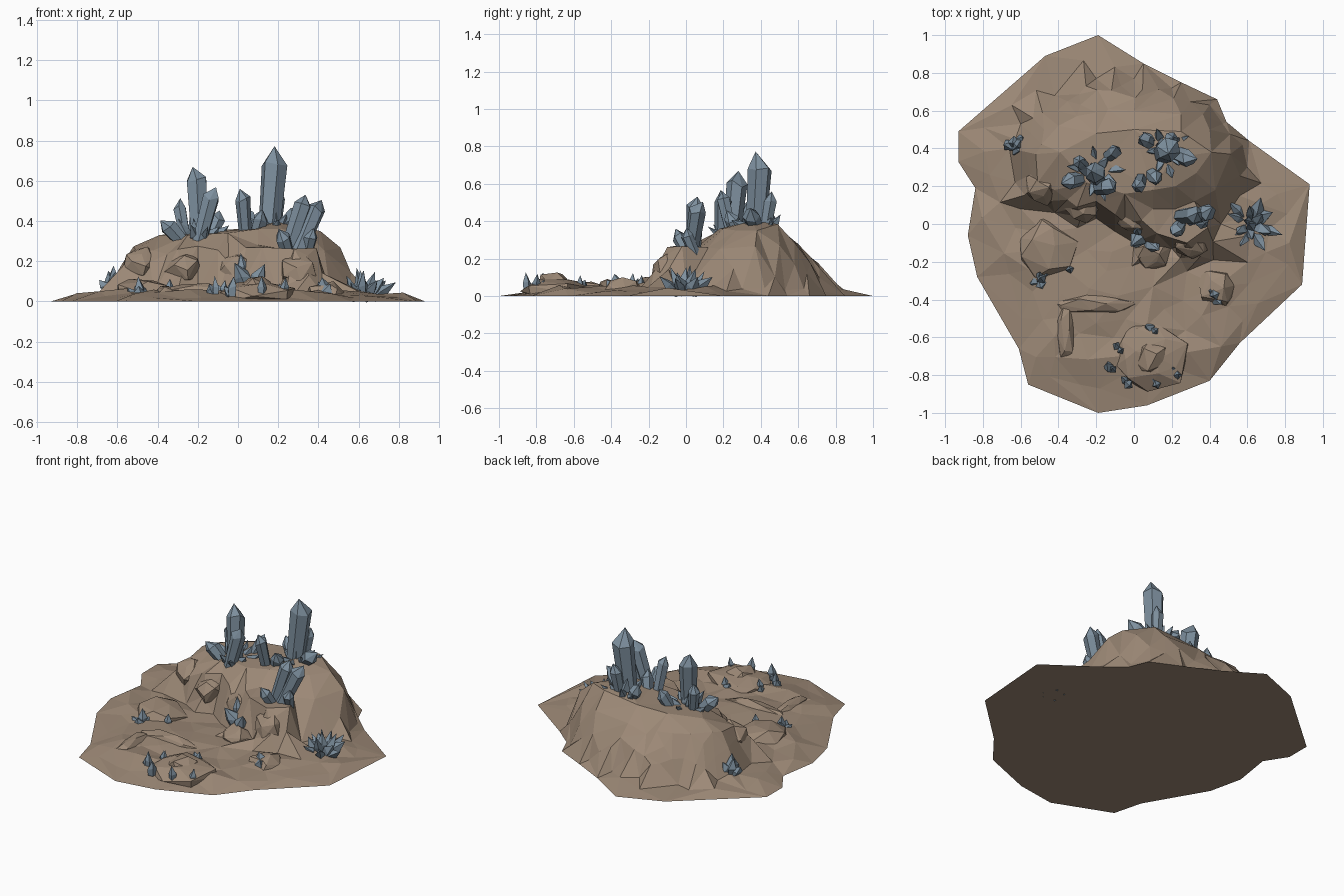
import bpy, bmesh, random, math
from mathutils import Vector
from mathutils.geometry import delaunay_2d_cdt

if "Cube" in bpy.data.objects:
    bpy.data.objects.remove(bpy.data.objects["Cube"])

random.seed(7)
R = random.uniform


def material(name, rgb):
    m = bpy.data.materials.new(name)
    m.diffuse_color = (*rgb, 1)
    m.use_nodes = True
    m.node_tree.nodes["Principled BSDF"].inputs["Base Color"].default_value = m.diffuse_color
    return m


ROCK = material("brown rock", (0.335, 0.25, 0.183))
CRYSTAL = material("blue grey crystal", (0.205, 0.275, 0.34))


def finish(bm, name, mat):
    bmesh.ops.recalc_face_normals(bm, faces=bm.faces)
    me = bpy.data.meshes.new(name)
    bm.to_mesh(me)
    bm.free()
    me.materials.append(mat)
    ob = bpy.data.objects.new(name, me)
    bpy.context.collection.objects.link(ob)


# contours of the ground and mound, seen from above
outline = [(-.19, 1), (.05, .85), (.25, .75), (.44, .66), (.49, .54), (.61, .44), (.93, .21), (.89, -.32),
           (.56, -.63), (.4, -.83), (.07, -.96), (-.19, -1), (-.56, -.85), (-.61, -.66), (-.83, -.28),
           (-.88, -.06), (-.84, .19), (-.93, .33), (-.93, .49), (-.47, .89)]
foot = [(-.66, .4), (-.63, .22), (-.6, .08), (-.42, .06), (-.3, -.02), (-.2, .03), (-.1, -.04), (0, -.1),
        (.12, -.17), (.2, -.13), (.28, -.25), (.42, -.19), (.46, 0), (.56, .15), (.6, .3), (.575, .42),
        (.47, .53), (.4, .63), (.2, .72), (0, .77), (-.2, .77), (-.42, .68), (-.6, .53)]
shoulder = [(-.52, .37), (-.51, .22), (-.42, .18), (-.3, .09), (-.2, .12), (-.1, .05), (.04, .02), (.12, -.05),
            (.28, -.1), (.39, -.02), (.43, .18), (.51, .37), (.4, .5), (.25, .58), (0, .6), (-.2, .59), (-.4, .52)]
plateau = [(-.39, .38, .33), (-.25, .22, .33), (-.05, .16, .34), (.1, .18, .36), (.22, .2, .36), (.33, .27, .35),
           (.41, .38, .35), (.25, .49, .385), (0, .5, .36), (-.2, .48, .35), (.2, .35, .4), (-.15, .33, .345),
           (.22, .08, .26), (.32, .12, .26), (.1, .08, .28)]


def inside(p, poly):
    hit = False
    for (x1, y1), (x2, y2) in zip(poly, poly[1:] + poly[:1]):
        if (y1 > p[1]) != (y2 > p[1]) and p[0] < (x2 - x1) * (p[1] - y1) / (y2 - y1) + x1:
            hit = not hit
    return hit


def gap(p, poly):
    """distance from a point to a closed outline"""
    best = 9
    for a, b in zip(poly, poly[1:] + poly[:1]):
        a, b, q = Vector(a), Vector(b), Vector(p)
        t = max(0, min(1, (q - a).dot(b - a) / (b - a).length_squared))
        best = min(best, (a + (b - a) * t - q).length)
    return best


# terrain: contour points plus scattered points, triangulated
pts = [(*p, 0) for p in outline]
pts += [(*p, R(.035, .06) - (.02 if p[1] > .5 else 0)) for p in foot]
pts += [(*p, R(.25, .28) + (.015 if p[1] > .3 else 0)) for p in shoulder]
pts += plateau
for i in range(1400):
    p = (R(-.9, .9), R(-.95, .95))
    if not inside(p, outline):
        continue
    edge, on_mound = gap(p, outline), inside(p, foot)
    if min((Vector(p) - Vector(q[:2])).length for q in pts) < (.055 if on_mound else .1):
        continue
    if not on_mound:
        if edge > .06:
            pts.append((*p, min(.045, .012 + edge * .16) + R(-.014, .02)))
    elif not inside(p, shoulder):
        f, s = gap(p, foot), gap(p, shoulder)
        pts.append((*p, .06 + .21 * (f / (f + s)) ** .75 + R(-.035, .03)))
n = len(outline)
co, _, tris, orig, _, _ = delaunay_2d_cdt([Vector(p[:2]) for p in pts],
                                          [(i, (i + 1) % n) for i in range(n)], [], 1, 1e-5)
bm = bmesh.new()
vs = [bm.verts.new((c.x, c.y, pts[o[0]][2] if o else 0)) for c, o in zip(co, orig)]
for t in tris:
    bm.faces.new([vs[i] for i in t])
where = {o[0]: v for o, v in zip(orig, vs) if o}
bm.faces.new([where[i] for i in range(n)])   # flat underside
finish(bm, "rocky_ground", ROCK)


# angular boulders half sunk in the ground: hulls of scattered points
def boulder(name, x, y, rx, ry, h, z=.03, count=16):
    bm = bmesh.new()
    for i in range(count):
        u, a = 1 - 1.5 * (i + .5) / count, i * 2.4 + R(-.4, .4)
        s, k = math.sqrt(1 - u * u), R(.85, 1.1)
        bm.verts.new((x + math.cos(a) * s * rx * k, y + math.sin(a) * s * ry * k,
                      max(.01, z + u * (h - z) * k)))
    res = bmesh.ops.convex_hull(bm, input=bm.verts)
    bmesh.ops.delete(bm, geom=list({g for g in res["geom_interior"] + res["geom_unused"]
                                    if isinstance(g, bmesh.types.BMVert)}), context='VERTS')
    finish(bm, name, ROCK)


boulder("front_boulder", .09, -.7, .21, .2, .11, .03, 22)
boulder("front_boulder_cap", .09, -.7, .1, .1, .135, .05, 12)
boulder("left_boulder", -.46, -.13, .17, .17, .12)
boulder("right_boulder", .44, -.34, .11, .11, .1)
boulder("front_ridge", -.22, -.42, .24, .06, .095)
boulder("front_low_ridge", -.36, -.56, .06, .16, .08)
boulder("small_mound", .1, -.15, .12, .09, .12)
# broad crags breaking up the cliff
for i, (x, y, r, z) in enumerate([(-.48, .2, .1, .16), (-.27, .12, .11, .14), (.0, .04, .1, .14),
                                  (.3, -.08, .11, .13)]):
    boulder(f"cliff_crag_{i}", x, y, r, r, z + .11, z, 18)


# crystals: tapered shafts with off-centre points
def crystal(bm, base, tip, r, sides=6, foot_scale=.8, shaft=None):
    base, tip = Vector(base), Vector(tip)
    d = tip - base
    q = d.to_track_quat('Z', 'Y')
    L, a0, step = d.length, R(0, 1), 2 * math.pi / sides
    rings = []
    for t, k in ((0, foot_scale), (shaft or max(.6, 1 - 1.3 * r / L), 1)):
        rings.append([bm.verts.new(base + q @ Vector((math.cos(a0 + i * step) * r * k,
                                                      math.sin(a0 + i * step) * r * k,
                                                      L * t + (R(-.3, .3) * r if t else 0))))
                      for i in range(sides)])
    top = bm.verts.new(tip + q @ Vector((R(-.4, .4) * r, R(-.4, .4) * r, 0)))
    lo, hi = rings
    bm.faces.new(lo[::-1])
    for i in range(sides):
        j = (i + 1) % sides
        bm.faces.new((lo[i], lo[j], hi[j], hi[i]))
        bm.faces.new((hi[i], hi[j], top))


def crystals(name, specs, *shape):
    bm = bmesh.new()
    for s in specs:
        crystal(bm, s[:3], s[3:6], s[6], *shape)
    finish(bm, name, CRYSTAL)


crystals("large_crystals_right", [
    (.15, .37, .3, .19, .4, .77, .066), (.04, .25, .3, .02, .19, .56, .038), (.18, .42, .33, .2, .46, .56, .038),
    (.2, .38, .35, .33, .33, .47, .047), (.08, .28, .3, .13, .23, .46, .04), (.1, .42, .33, .03, .46, .46, .038)])
crystals("large_crystals_left", [
    (-.19, .24, .28, -.21, .28, .67, .056), (-.2, .19, .27, -.12, .2, .57, .045), (-.26, .3, .3, -.3, .34, .51, .035),
    (-.28, .24, .3, -.38, .22, .41, .045), (-.15, .35, .3, -.08, .4, .45, .038)])
crystals("ledge_crystals", [
    (.23, .04, .2, .34, .05, .53, .047), (.28, .02, .2, .41, .07, .51, .047), (.26, .02, .2, .21, -.06, .36, .038),
    (.34, .05, .22, .37, -.01, .36, .035)])
crystals("cliff_foot_crystals", [
    (.05, -.06, .05, -.01, -.1, .2, .045), (.07, -.09, .05, .13, -.13, .19, .04), (.03, -.03, .1, .01, -.03, .24, .03)],
    6, .9, .5)


# small sprays of sharp crystals leaning outwards
def spray(name, x, y, z, count, spread, h, r):
    specs = []
    for i in range(count):
        a, k = i * 2.4 + R(-.3, .3), (i / count) ** .5
        dx, dy = math.cos(a) * k * spread, math.sin(a) * k * spread
        specs.append((x + dx * .4, y + dy * .4, z - .02, x + dx * 1.3, y + dy * 1.3,
                      z + h * (1 - .65 * k) * R(.75, 1.1), r * R(.7, 1.15)))
    crystals(name, specs, 4, .8, .45)


spray("right_spray", .62, -.01, .035, 15, .14, .15, .032)
spray("left_spray", -.62, .42, .07, 6, .06, .11, .034)
spray("left_boulder_spray", -.49, -.29, .04, 5, .06, .08, .034)
spray("right_boulder_spray", .43, -.37, .05, 4, .06, .08, .045)
spray("summit_right_spray", .17, .4, .35, 11, .13, .14, .032)
spray("summit_left_spray", -.2, .28, .31, 11, .14, .15, .031)
for i, (x, y) in enumerate([(.11, -.57), (-.07, -.67), (-.11, -.77), (-.03, -.85), (.12, -.85), (.23, -.8),
                            (-.34, -.24)]):
    spray(f"front_spray_{i}", x, y, .045, 2, .06, .08, .03)
